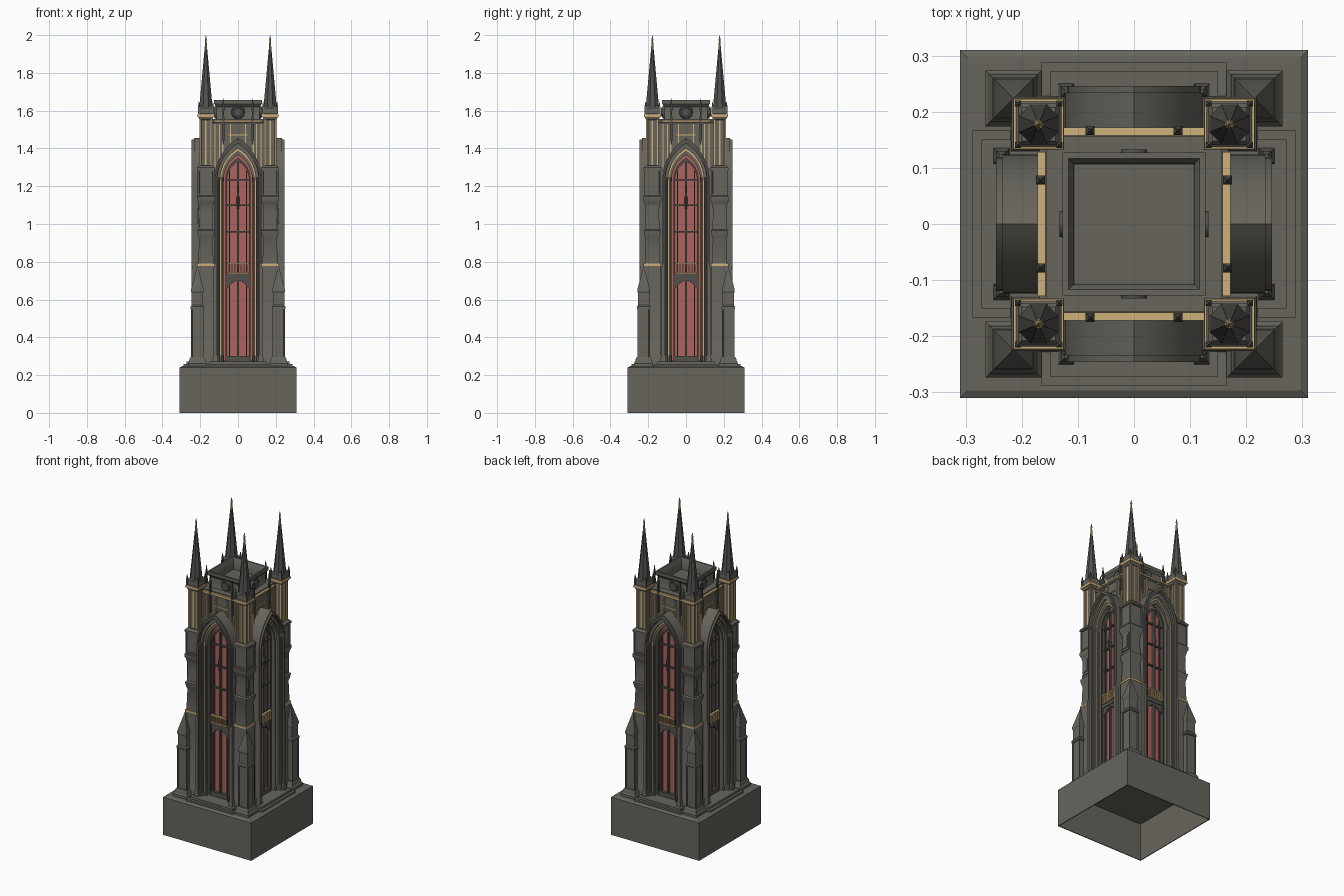
import bpy, bmesh, math
from mathutils import Matrix

if "Cube" in bpy.data.objects:
    bpy.data.objects.remove(bpy.data.objects["Cube"])


def material(name, rgb):
    m = bpy.data.materials.new(name)
    m.diffuse_color = (*rgb, 1)
    m.use_nodes = True
    m.node_tree.nodes["Principled BSDF"].inputs["Base Color"].default_value = m.diffuse_color
    return m


STONE = material("grey stone", (0.135, 0.128, 0.108))
DARK = material("dark stone", (0.085, 0.083, 0.075))
GOLD = material("pale gold", (0.62, 0.44, 0.2))
RED = material("red glass", (0.42, 0.125, 0.11))

ONE = [Matrix.Identity(4)]
ROT4 = [Matrix.Rotation(i * math.pi / 2, 4, 'Z') for i in range(4)]
MIR4 = [Matrix.Diagonal((sx, sy, 1, 1)) for sx in (1, -1) for sy in (1, -1)]


def emit(name, bm, mats, reps=ONE):
    """Repeat the geometry on every side or corner and make the object."""
    src = bpy.data.meshes.new("src")
    bm.to_mesh(src)
    bm.free()
    out = bmesh.new()
    for m in reps:
        old = set(out.verts)
        out.from_mesh(src)
        new = [v for v in out.verts if v not in old]
        bmesh.ops.transform(out, matrix=m, verts=new)
    bmesh.ops.recalc_face_normals(out, faces=out.faces)
    me = bpy.data.meshes.new(name)
    out.to_mesh(me)
    out.free()
    bpy.data.meshes.remove(src)
    for m in (mats if isinstance(mats, list) else [mats]):
        me.materials.append(m)
    me.shade_smooth()
    me.set_sharp_from_angle(angle=math.radians(28))
    ob = bpy.data.objects.new(name, me)
    bpy.context.collection.objects.link(ob)
    return ob


def stack(bm, cx, cy, prof, n=4):
    """Solid of square or n-sided rings; prof holds (z, half width)."""
    rings = []
    r0 = 1 / math.cos(math.pi / n)
    for z, h in prof:
        rings.append([bm.verts.new((cx + h * r0 * math.cos((i + .5) * 2 * math.pi / n),
                                    cy + h * r0 * math.sin((i + .5) * 2 * math.pi / n), z))
                      for i in range(n)])
    faces = []
    for a, b in zip(rings, rings[1:]):
        faces += [bm.faces.new((a[i], a[(i + 1) % n], b[(i + 1) % n], b[i])) for i in range(n)]
    bm.faces.new(rings[0])
    bm.faces.new(rings[-1])
    return faces


def box(bm, x0, x1, y0, y1, z0, z1):
    m = Matrix.LocRotScale(((x0 + x1) / 2, (y0 + y1) / 2, (z0 + z1) / 2), None,
                           (x1 - x0, y1 - y0, z1 - z0))
    bmesh.ops.create_cube(bm, size=1, matrix=m)


def panels(bm, cx, cy, h, z0, z1, t, d, mat=0):
    """Square post with a sunk panel on each side."""
    f = stack(bm, cx, cy, [(z0, h), (z1, h)])
    bmesh.ops.recalc_face_normals(bm, faces=bm.faces)
    bmesh.ops.inset_individual(bm, faces=f, thickness=t, depth=0)
    bmesh.ops.inset_individual(bm, faces=f, thickness=.002, depth=-d)
    for q in f:
        q.material_index = mat


def arch(w, z0, zs, rise, n=10):
    """Points of a pointed arch, left foot to right foot."""
    c = (rise * rise - w * w) / (2 * w)
    r, end = w + c, math.atan2(rise, c)
    left = [(c - r * math.cos(end * i / n), zs + r * math.sin(end * i / n)) for i in range(n + 1)]
    return [(-w, z0)] + left + [(-x, z) for x, z in left[-2::-1]] + [(w, z0)]


def rise(w):
    return .1 + (w - .06) * 1.9


def arch_ring(bm, wo, wi, y0, y1, z0=.27, zs=1.235):
    o, i = arch(wo, z0, zs, rise(wo)), arch(wi, z0, zs, rise(wi))
    loops = [[bm.verts.new((x, y, z)) for x, z in p] for p, y in ((o, y0), (i, y0), (i, y1), (o, y1))]
    for a, b in zip(loops, loops[1:] + loops[:1]):
        for k in range(len(o) - 1):
            bm.faces.new((a[k], a[k + 1], b[k + 1], b[k]))
    for k in (0, -1):
        bm.faces.new([lp[k] for lp in loops])


# Hollow base block, open underneath
bm = bmesh.new()
stack(bm, 0, 0, [(.236, .303), (0, .305), (0, .31), (.24, .31), (.247, .297)])
emit("base_block", bm, STONE)

# Stepped plinth in a cross shape with corner pads
bm = bmesh.new()
for a, h in ((.288, .258), (.272, .272)):
    e = a - .122
    box(bm, -e, e, -a, a, .246, h)
    box(bm, -a, a, -e - .001, e + .001, .246, h - .0005)
emit("plinth", bm, STONE)
bm = bmesh.new()
stack(bm, .215, .224, [(.246, .05), (.262, .05), (.27, .044), (.285, .042), (.295, .037)])
emit("pinnacle_pads", bm, STONE, MIR4)

# Outer corner pinnacles
bm = bmesh.new()
panels(bm, .215, .224, .034, .285, .555, .009, .005)
stack(bm, .215, .224, [(.55, .036), (.562, .036), (.57, .03), (.635, .03), (.642, .034),
                       (.652, .034), (.775, .001)])
emit("corner_pinnacles", bm, STONE, MIR4)

# Tower core and the wall above the arches
bm = bmesh.new()
stack(bm, 0, 0, [(.25, .16), (1.53, .16)])
stack(bm, 0, 0, [(1.53, .165), (1.538, .168), (1.545, .157), (1.556, .157)])
emit("tower_core", bm, STONE)

# Open-topped parapet box
bm = bmesh.new()
stack(bm, 0, 0, [(1.55, .118), (1.562, .113), (1.62, .113), (1.635, .126), (1.656, .127),
                 (1.656, .117), (1.64, .108), (1.585, .106)])
emit("parapet_box", bm, STONE)

# Roundels on the parapet
bm = bmesh.new()
for r, d, z in ((.036, .012, 0), (.026, .02, 0)):
    bmesh.ops.create_cone(bm, cap_ends=True, segments=24, radius1=r, radius2=r * .88, depth=d,
                          matrix=Matrix.Translation((0, -.113 - d / 2, 1.592))
                          @ Matrix.Rotation(math.pi / 2, 4, 'X'))
emit("parapet_roundels", bm, DARK, ROT4)

# Gold cornice strips and panel ribs on the upper wall
bm = bmesh.new()
box(bm, -.128, .128, -.172, -.158, 1.54, 1.55)
for x in (-.122, -.098, -.08, -.04, .04, .08, .098, .122):
    box(bm, x - .0035, x + .0035, -.167, -.158, 1.3, 1.53)
box(bm, -.05, .05, -.166, -.158, 1.468, 1.474)
emit("gold_cornice", bm, GOLD, ROT4)

# Slim finials standing on the cornice
bm = bmesh.new()
for x in (-.078, .078):
    stack(bm, x, -.167, [(1.42, .004), (1.45, .006), (1.6, .005), (1.61, .008), (1.62, .005), (1.665, .001)])
emit("cornice_finials", bm, DARK, ROT4)

# Projecting pointed arches, stepped inwards
bm = bmesh.new()
arch_ring(bm, .124, .108, -.234, -.155)
arch_ring(bm, .119, .111, -.246, -.23, z0=.29)
arch_ring(bm, .109, .094, -.222, -.155)
arch_ring(bm, .088, .076, -.2, -.155)
for s in (-1, 1):
    for x, y, r in ((.104, -.226, .005), (.082, -.203, .005)):
        stack(bm, s * x, y, [(.272, r * 1.7), (.3, r * 1.7), (.31, r), (1.22, r), (1.228, r * 1.5), (1.245, r * 1.5)], 8)
    stack(bm, s * .121, -.236, [(.272, .014), (.3, .012), (.32, .009), (.76, .009), (.79, .003)])
emit("window_arches", bm, STONE, ROT4)

# Gold lining inside the arches
bm = bmesh.new()
arch_ring(bm, .095, .088, -.207, -.155, z0=.275)
emit("gold_arch_lining", bm, GOLD, ROT4)

# Red glass
bm = bmesh.new()
bm.faces.new([bm.verts.new((x, -.168, z)) for x, z in arch(.078, .275, 1.235, rise(.078))])
emit("red_glass", bm, RED, ROT4)

# Window tracery: frame, mullions, transoms and lower arched head
bm = bmesh.new()
arch_ring(bm, .067, .058, -.188, -.165)
box(bm, -.005, .005, -.184, -.165, .27, 1.33)
for x in (-.045, .045):
    box(bm, x - .002, x + .002, -.178, -.165, .27, 1.28)
for z in (.96, 1.1, 1.235):
    box(bm, -.06, .06, -.18, -.165, z - .004, z + .004)
box(bm, -.062, .062, -.186, -.165, .715, .74)
box(bm, -.06, .06, -.19, -.165, .27, .3)
low = [(-.06, .66)] + [(-.05 + .01 * i, .7 - 14 * (-.05 + .01 * i) ** 2) for i in range(11)] + [(.06, .66)]
fr = [[bm.verts.new((x, y, z)) for x, z in low + [(.06, .72), (-.06, .72)]] for y in (-.182, -.166)]
for k in range(len(fr[0])):
    j = (k + 1) % len(fr[0])
    bm.faces.new((fr[0][k], fr[0][j], fr[1][j], fr[1][k]))
bm.faces.new(fr[0])
bm.faces.new(fr[1])
stack(bm, 0, -.186, [(1.08, .004), (1.13, .009), (1.15, .004), (1.2, .002)], 8)
emit("window_tracery", bm, DARK, ROT4)

# Gold balustrade across the window
bm = bmesh.new()
for i in range(7):
    x = -.048 + .016 * i
    box(bm, x - .0035, x + .0035, -.198, -.19, .742, .785)
box(bm, -.055, .055, -.2, -.186, .785, .793)
box(bm, -.055, .055, -.2, -.186, .736, .743)
emit("gold_balustrade", bm, GOLD, ROT4)

# Corner buttresses with corbels and panelled blocks
C = (.17, .178)
bm = bmesh.new()
stack(bm, *C, [(.25, .05), (.3, .048), (.31, .044), (.778, .044)])
stack(bm, *C, [(.775, .04), (.8, .04), (.92, .036), (.93, .04), (.95, .044), (.966, .046), (.972, .038),
               (1.06, .035), (1.09, .037), (1.115, .043), (1.125, .048), (1.145, .048), (1.15, .044)])
panels(bm, *C, .045, 1.15, 1.29, .012, .005)
stack(bm, *C, [(1.285, .048), (1.298, .048), (1.31, .036)])
# framed tablets on the side-facing corbels
box(bm, .2, .213, .15, .206, .985, 1.1)
box(bm, .212, .217, .162, .194, 1.0, 1.085)
emit("corner_buttresses", bm, STONE, MIR4)

# Gold bands round the buttresses
bm = bmesh.new()
stack(bm, *C, [(.778, .046), (.79, .046)])
emit("gold_buttress_bands", bm, GOLD, MIR4)

# Turrets with gold frames and a central gold rib
bm = bmesh.new()
panels(bm, *C, .033, 1.3, 1.56, .011, .006, 1)
for dx, dy in ((.029, .004), (.004, .029)):
    box(bm, C[0] - dx, C[0] + dx, C[1] - dy, C[1] + dy, 1.312, 1.548)
emit("turret_shafts", bm, [GOLD, STONE], MIR4)

# Turret caps, corner spikes and gold rims
bm = bmesh.new()
stack(bm, *C, [(1.553, .034), (1.572, .043), (1.58, .043), (1.585, .037), (1.615, .037), (1.625, .03)])
for sx in (-1, 1):
    for sy in (-1, 1):
        stack(bm, C[0] + sx * .037, C[1] + sy * .037, [(1.575, .0055), (1.615, .0055), (1.65, .0005)])
emit("turret_caps", bm, STONE, MIR4)
bm = bmesh.new()
stack(bm, *C, [(1.566, .044), (1.572, .0455), (1.582, .0445)])
emit("gold_turret_rims", bm, GOLD, MIR4)

# Eight-sided spires with gold tips
bm = bmesh.new()
f = stack(bm, *C, [(1.61, .036), (1.63, .034), (1.92, .0075), (1.97, .004), (1.975, .006), (1.982, .004), (2.0, .0005)], 8)
for q in f:
    q.material_index = 1 if q.calc_center_median().z > 1.93 else 0
emit("turret_spires", bm, [DARK, GOLD], MIR4)
